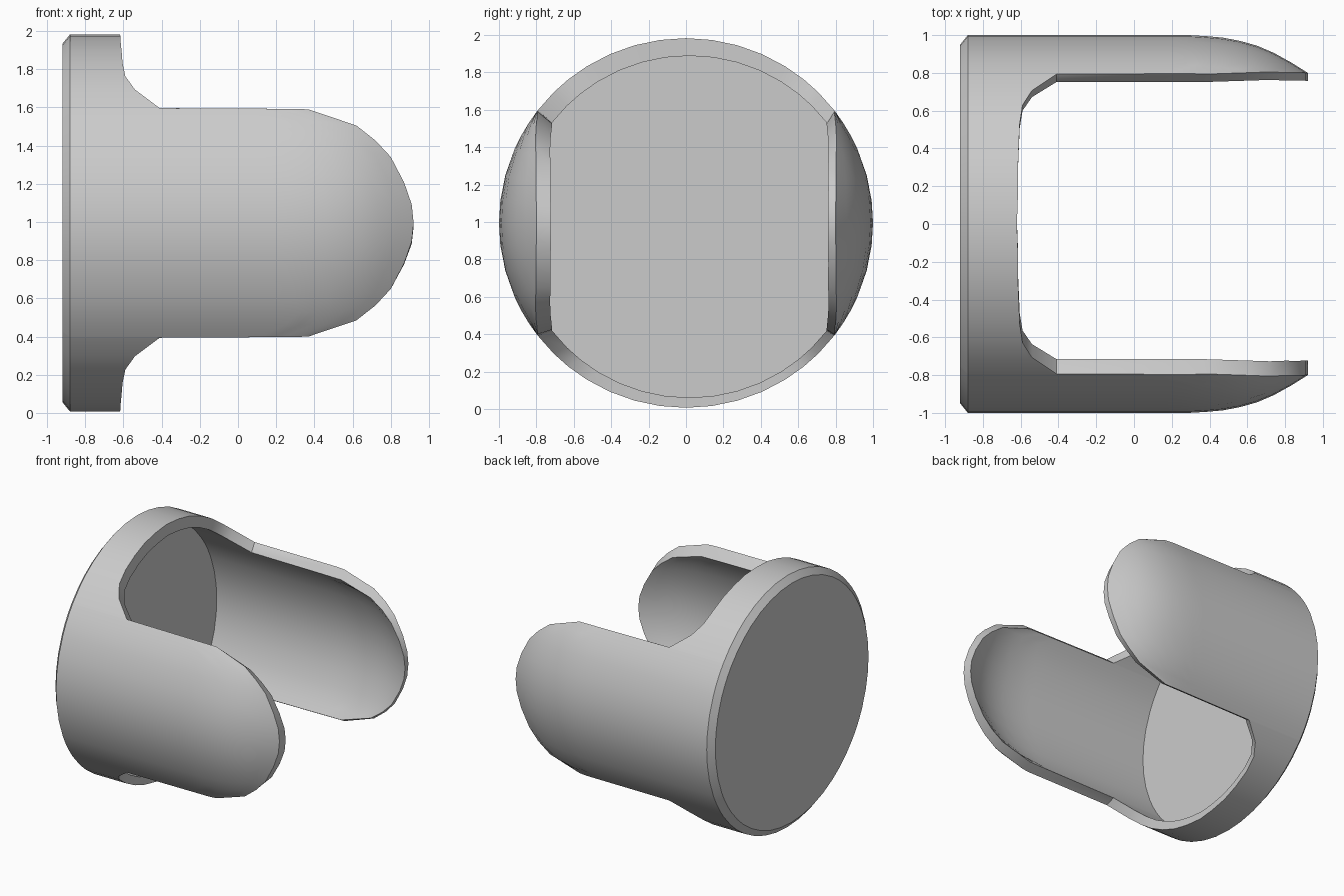
import bpy, bmesh, math

cube = bpy.data.objects.get("Cube")
if cube:
    bpy.data.objects.remove(cube, do_unlink=True)

grey = bpy.data.materials.new("plain grey")
grey.use_nodes = True
grey.diffuse_color = (0.6, 0.6, 0.6, 1)
grey.node_tree.nodes["Principled BSDF"].inputs["Base Color"].default_value = (0.6, 0.6, 0.6, 1)

CENTRE_Z, SQUASH = 0.995, 0.988
FLOOR_X = -0.845
STEPS = 20

# Outer radius along the axis: straight barrel, then a domed tip
DOME = [(-0.88, 1.0), (0.32, 1.0), (0.5, 0.984), (0.6, 0.96), (0.69, 0.932),
        (0.8, 0.875), (0.92, 0.8)]
# Where the wall ends, by angle from the side: arm tip, arm edge, fillet, low rim
WALL_END = [(0, 0.92), (7, 0.91), (15, 0.87), (23.6, 0.8), (28.5, 0.72), (32.8, 0.62),
            (37.2, 0.37), (37.5, -0.41), (45, -0.54), (51, -0.59), (58, -0.605),
            (66, -0.61), (74, -0.615), (82, -0.615), (90, -0.62)]


def radius(x):
    for (x0, r0), (x1, r1) in zip(DOME, DOME[1:]):
        if x <= x1:
            return r0 + (r1 - r0) * (x - x0) / (x1 - x0)
    return DOME[-1][1]


def outer(x, r, a):
    return (x, r * math.cos(a), CENTRE_Z + SQUASH * r * math.sin(a))


def inner(x, a):
    # The hollow sits slightly off axis, so one arm is thicker
    r = radius(x) * 0.925
    return (x, 0.018 + r * math.cos(a), CENTRE_Z - 0.02 + SQUASH * r * math.sin(a))


# Mirror the quarter outline around the full turn
columns = {}
for deg, end in WALL_END:
    for d in (deg, 180 - deg, 180 + deg, 360 - deg):
        columns[round(d % 360, 2)] = end

bm = bmesh.new()
rings = []
for deg in sorted(columns):
    a, end = math.radians(deg), columns[deg]
    pts = [outer(-0.92, 0.95, a)]
    for i in range(STEPS + 1):
        x = -0.88 + (end + 0.88) * i / STEPS
        pts.append(outer(x, radius(x), a))
    for i in range(STEPS + 1):
        pts.append(inner(end + (FLOOR_X - end) * i / STEPS, a))
    rings.append([bm.verts.new(p) for p in pts])

# Outer skin, rim and inner skin
for p, q in zip(rings, rings[1:] + rings[:1]):
    for i in range(len(p) - 1):
        bm.faces.new((p[i], p[i + 1], q[i + 1], q[i]))
# Back disc and inner floor
bm.faces.new([r[0] for r in rings])
bm.faces.new([r[-1] for r in rings])
bmesh.ops.recalc_face_normals(bm, faces=bm.faces[:])

mesh = bpy.data.meshes.new("two_armed_cup")
bm.to_mesh(mesh)
bm.free()
mesh.materials.append(grey)
cup = bpy.data.objects.new("two_armed_cup", mesh)
bpy.context.collection.objects.link(cup)
bpy.context.view_layer.objects.active = cup
cup.select_set(True)
bpy.ops.object.shade_smooth_by_angle(angle=math.radians(30))
